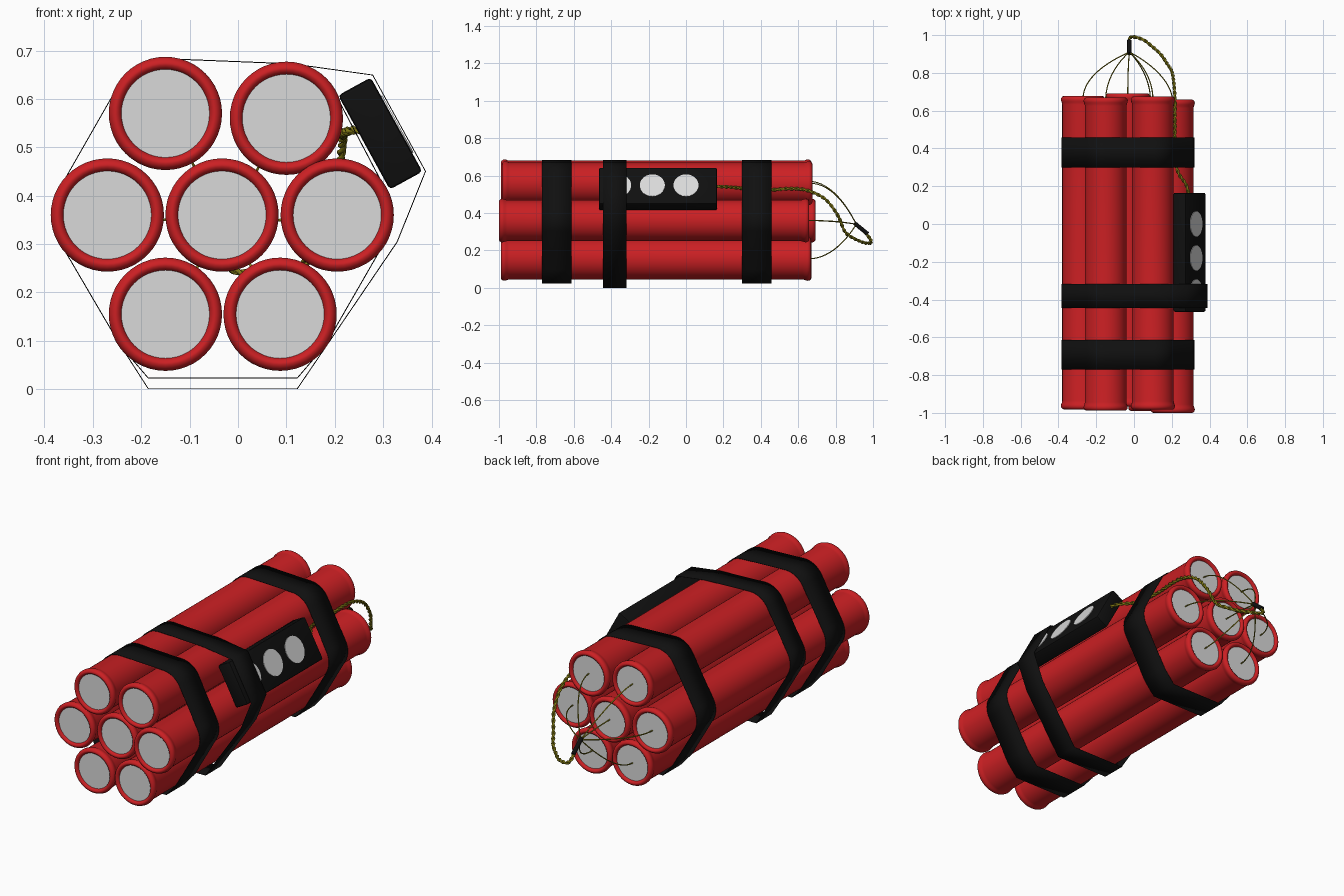
import bpy, bmesh, math
from mathutils import Vector, Matrix

if "Cube" in bpy.data.objects:
    bpy.data.objects.remove(bpy.data.objects["Cube"])


def material(name, rgb):
    m = bpy.data.materials.new(name)
    m.diffuse_color = (*rgb, 1)
    m.use_nodes = True
    m.node_tree.nodes["Principled BSDF"].inputs["Base Color"].default_value = m.diffuse_color
    return m


RED = material("red_paper", (0.6, 0.014, 0.017))
GREY = material("light_grey", (0.7, 0.7, 0.7))
BLACK = material("black_tape", (0.005, 0.005, 0.005))
OLIVE = material("olive_cord", (0.24, 0.21, 0.008))


def finish(name, bm, mats, angle=40):
    bmesh.ops.recalc_face_normals(bm, faces=bm.faces)
    me = bpy.data.meshes.new(name)
    bm.to_mesh(me)
    bm.free()
    for m in mats:
        me.materials.append(m)
    ob = bpy.data.objects.new(name, me)
    bpy.context.collection.objects.link(ob)
    select(ob)
    bpy.ops.object.shade_smooth_by_angle(angle=math.radians(angle))
    return ob


def select(ob):
    bpy.ops.object.select_all(action='DESELECT')
    ob.select_set(True)
    bpy.context.view_layer.objects.active = ob


# Sticks: centre x, centre z, back end y
LENGTH = 1.658
STICKS = [(-0.15, 0.57, 0.67), (0.10, 0.56, 0.675), (-0.27, 0.36, 0.677),
          (-0.033, 0.36, 0.692), (0.205, 0.36, 0.658),
          (-0.15, 0.155, 0.67), (0.087, 0.155, 0.668)]
# Rolled rim: radius, distance from the end
RIM = [(0.091, 0.012), (0.094, 0.004), (0.1, 0.0005), (0.104, 0), (0.110, 0.003),
       (0.115, 0.009), (0.117, 0.017), (0.1155, 0.026), (0.112, 0.034), (0.110, 0.045)]
SEG = 48


def stick(name, x, z, back):
    bm = bmesh.new()
    front = back - LENGTH
    profile = [(r, front + d) for r, d in RIM] + [(r, back - d) for r, d in reversed(RIM)]
    rings = []
    for r, y in profile:
        rings.append([bm.verts.new((x + r * math.cos(a), y, z + r * math.sin(a)))
                      for a in (2 * math.pi * i / SEG for i in range(SEG))])
    for p, q in zip(rings, rings[1:]):
        for i in range(SEG):
            j = (i + 1) % SEG
            bm.faces.new((p[i], p[j], q[j], q[i]))
    for ring in (rings[0], rings[-1]):
        bm.faces.new(ring).material_index = 1
    finish(name, bm, [RED, GREY])


for n, s in enumerate(STICKS):
    stick(f"stick_{n + 1}", *s)

# Timer box, tilted against the upper right sticks
BOX_C = Vector((0.294, -0.15, 0.5285))
across = Vector((0.107, 0, -0.195)).normalized()
along = Vector((0, 1, 0))
out = Vector((0.195, 0, 0.107)).normalized()
frame = Matrix((across, along, out)).transposed().to_4x4()
frame.translation = BOX_C
BOX = (0.222, 0.63, 0.077)

bm = bmesh.new()
bmesh.ops.create_cube(bm, size=1)
bmesh.ops.scale(bm, vec=BOX, verts=bm.verts)
bmesh.ops.bevel(bm, geom=bm.edges[:], offset=0.008, segments=2, profile=0.5, affect='EDGES')
bm.transform(frame)
finish("timer_box", bm, [BLACK], 30)

# Round dials on the box
for n, y in enumerate((-0.36, -0.18, 0.0)):
    bm = bmesh.new()
    bmesh.ops.create_cone(bm, cap_ends=True, segments=40, radius1=0.067, radius2=0.067, depth=0.006)
    bm.transform(frame @ Matrix.Translation((0, y - BOX_C.y, BOX[2] / 2)))
    finish(f"dial_{n + 1}", bm, [GREY])


# Tape bands: convex outline around the sticks, extruded along y
def hull(points):
    pts = sorted(set(points))

    def half(seq):
        chain = []
        for p in seq:
            while len(chain) > 1 and ((chain[-1][0] - chain[-2][0]) * (p[1] - chain[-2][1])
                                      - (chain[-1][1] - chain[-2][1]) * (p[0] - chain[-2][0])) <= 1e-9:
                chain.pop()
            chain.append(p)
        return chain[:-1]
    return half(pts) + half(reversed(pts))


def band(name, y0, y1, bottom, extra=()):
    pts = list(extra)
    for x, z, _ in STICKS:
        pts += [(round(x + 0.112 * math.cos(k * math.pi / 24), 5),
                 round(z + 0.112 * math.sin(k * math.pi / 24), 5)) for k in range(48)]
        if z < 0.2:
            pts += [(x - 0.035, bottom), (x + 0.035, bottom)]
    loop = hull(pts)
    bm = bmesh.new()
    a = [bm.verts.new((x, y0, z)) for x, z in loop]
    b = [bm.verts.new((x, y1, z)) for x, z in loop]
    for i in range(len(loop)):
        j = (i + 1) % len(loop)
        bm.faces.new((a[i], a[j], b[j], b[i]))
    ob = finish(name, bm, [BLACK])
    sol = ob.modifiers.new("thickness", 'SOLIDIFY')
    sol.thickness = 0.002
    sol.offset = 1


band("front_tape", -0.77, -0.613, 0.024)
band("back_tape", 0.30, 0.457, 0.024)
corners = []
for u in (-1, 1):
    for g in (0.0, 0.006):
        p = BOX_C + across * u * (BOX[0] / 2 + 0.002) + out * (BOX[2] / 2 + g - 0.001)
        corners.append((p.x, p.z))
band("timer_tape", -0.445, -0.318, 0.002, corners + [(0.328, 0.305)])


# Cords
def tube(name, points, radius):
    cu = bpy.data.curves.new(name, 'CURVE')
    cu.dimensions = '3D'
    cu.bevel_depth = radius
    cu.bevel_resolution = 1
    cu.use_fill_caps = True
    sp = cu.splines.new('POLY')
    sp.points.add(len(points) - 1)
    for q, p in zip(sp.points, points):
        q.co = (*p, 1)
    cu.materials.append(OLIVE)
    ob = bpy.data.objects.new(name, cu)
    bpy.context.collection.objects.link(ob)
    select(ob)
    bpy.ops.object.convert(target='MESH')
    bpy.ops.object.shade_smooth_by_angle(angle=math.radians(60))


# Thin fuse from each stick to the collar
JOIN = Vector((-0.025, 0.91, 0.34))
for n, (x, z, back) in enumerate(STICKS):
    p0 = Vector((x, back - 0.015, z))
    p1 = p0 + Vector((0, 0.13, 0))
    p2 = JOIN + (Vector((x, 0.8, z)) - JOIN) * 0.3
    pts = [p0 * (1 - t) ** 3 + p1 * 3 * t * (1 - t) ** 2 + p2 * 3 * t * t * (1 - t) + JOIN * t ** 3
           for t in (k / 16 for k in range(17))]
    tube(f"fuse_{n + 1}", pts, 0.003)

# Collar joining the fuses
c0, c1 = Vector((-0.025, 0.9, 0.347)), Vector((-0.025, 0.972, 0.288))
bm = bmesh.new()
bmesh.ops.create_cone(bm, cap_ends=True, segments=16, radius1=0.011, radius2=0.011, depth=(c1 - c0).length)
bm.transform(Matrix.Translation((c0 + c1) / 2) @ (c1 - c0).to_track_quat('Z', 'Y').to_matrix().to_4x4())
finish("fuse_collar", bm, [BLACK])

# Twisted main cord from the collar round to the timer box
PATH = [Vector(p) for p in (
    (-0.025, 0.95, 0.305), (-0.022, 0.983, 0.265), (0.0, 0.99, 0.243), (0.05, 0.975, 0.238),
    (0.09, 0.945, 0.243), (0.14, 0.90, 0.263), (0.175, 0.85, 0.30), (0.20, 0.81, 0.39),
    (0.212, 0.743, 0.475), (0.217, 0.65, 0.52), (0.217, 0.56, 0.53), (0.217, 0.45, 0.524),
    (0.22, 0.34, 0.53), (0.235, 0.27, 0.535), (0.275, 0.21, 0.54), (0.29, 0.155, 0.543))]
ext = [PATH[0]] + PATH + [PATH[-1]]
line = []
for a, b, c, d in zip(ext, ext[1:], ext[2:], ext[3:]):
    for k in range(12):
        t = k / 12
        line.append(0.5 * (2 * b + (c - a) * t + (2 * a - 5 * b + 4 * c - d) * t * t
                           + (3 * b - a - 3 * c + d) * t ** 3))
line.append(PATH[-1])
for n in range(2):
    pts, dist = [], 0
    for i, p in enumerate(line):
        tan = (line[min(i + 1, len(line) - 1)] - line[max(i - 1, 0)]).normalized()
        u = tan.cross(Vector((0, 0, 1))).normalized()
        v = tan.cross(u)
        if i:
            dist += (p - line[i - 1]).length
        ang = 2 * math.pi * dist / 0.06 + n * math.pi
        pts.append(p + 0.0048 * (u * math.cos(ang) + v * math.sin(ang)))
    tube(f"main_cord_strand_{n + 1}", pts, 0.0052)
